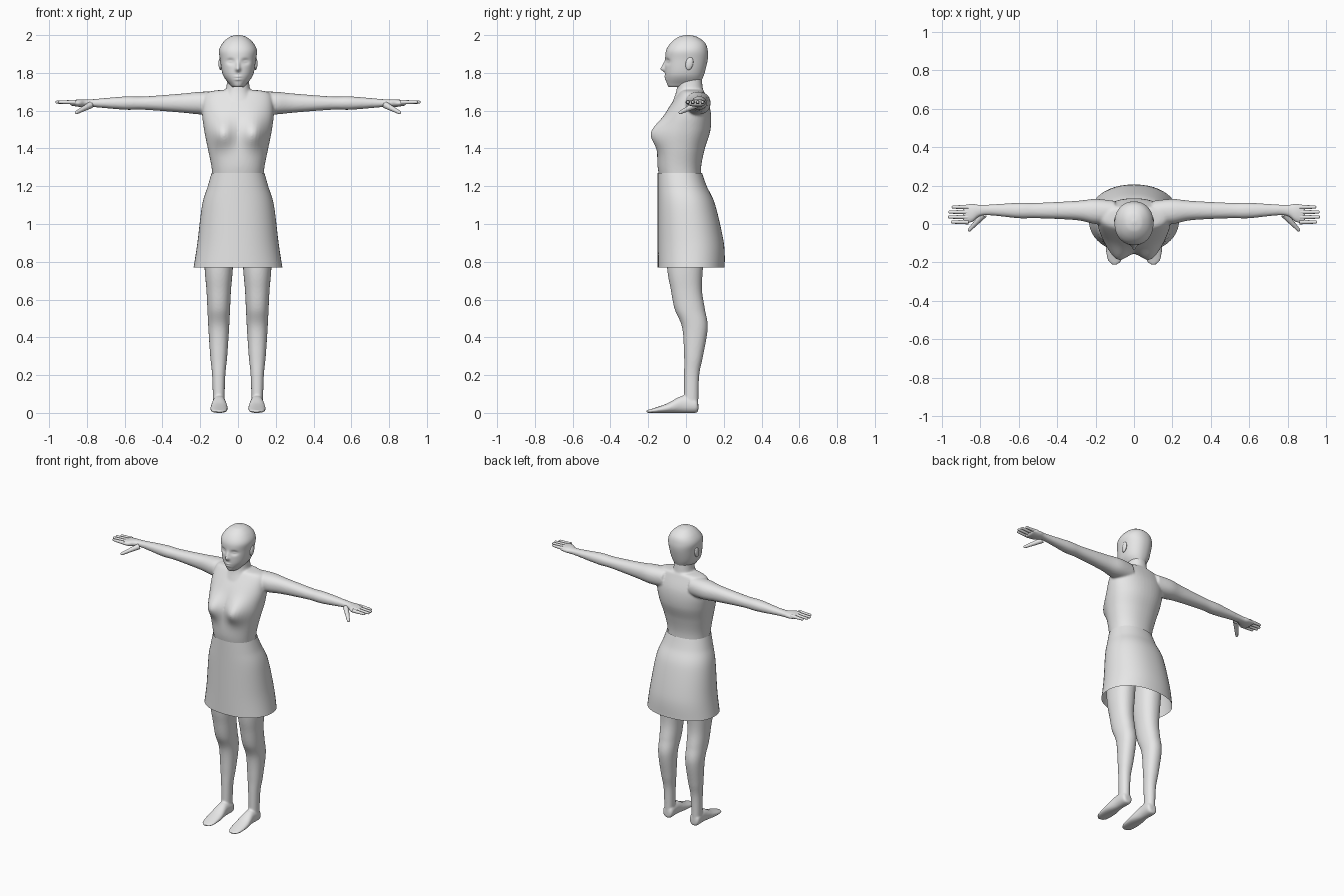
import bpy, bmesh, math
from mathutils import Matrix, Vector

cube = bpy.data.objects.get("Cube")
if cube:
    bpy.data.objects.remove(cube)

grey = bpy.data.materials.new("plain grey")
grey.use_nodes = True
colour = (0.8, 0.8, 0.8, 1)
grey.diffuse_color = colour
grey.node_tree.nodes["Principled BSDF"].inputs["Base Color"].default_value = colour

SIDES = {"left": 1, "right": -1}


# Directions in which a tube can run: station along the tube, then its two cross axes
def upright(station, across, deep):
    return Vector((across, deep, station))


def sideways(station, across, deep):
    return Vector((station, deep, across))


def lengthwise(station, across, deep):
    return Vector((across, station, deep))


def spline(before, start, end, after, f):
    """Catmull-Rom curve from start to end."""
    bend = 2 * before - 5 * start + 4 * end - after
    twist = 3 * (start - end) + after - before
    return start + f / 2 * (end - before + f * (bend + f * twist))


def loft(bm, rings, place, centre=0, side=1, segments=48, steps=8, power=2.2, capped=True):
    """Skin a smooth tube through rings of (station, half width, low edge, high edge)."""
    padded = [rings[0], *rings, rings[-1]]
    rows = []
    for i in range(len(rings) - 1):
        for step in range(steps):
            rows.append([spline(*values, step / steps) for values in zip(*padded[i:i + 4])])
    rows.append(rings[-1])

    loops = []
    for station, half, low, high in rows:
        loop = []
        for k in range(segments):
            angle = math.tau * k / segments
            c, s = math.cos(angle), math.sin(angle)
            across = centre + half * math.copysign(abs(c) ** (2 / power), c)
            swing = math.copysign(abs(s) ** (2 / power), s)
            point = place(station, across, (low + high + (high - low) * swing) / 2)
            point.x *= side
            loop.append(bm.verts.new(point))
        loops.append(loop)

    for lower, upper in zip(loops, loops[1:]):
        for k in range(segments):
            bm.faces.new((lower[k - 1], lower[k], upper[k], upper[k - 1]))
    if capped:
        bm.faces.new(loops[0])
        bm.faces.new(loops[-1])


def finger(bm, start, end, base_radius, tip_radius):
    """Tapered round-ended digit between two points."""
    start, end = Vector(start), Vector(end)
    axis = end - start
    turn = axis.to_track_quat('Z', 'Y').to_matrix().to_4x4()
    bmesh.ops.create_cone(bm, segments=16, radius1=base_radius, radius2=tip_radius,
                          depth=axis.length, matrix=Matrix.Translation((start + end) / 2) @ turn)
    bmesh.ops.create_uvsphere(bm, u_segments=16, v_segments=12, radius=tip_radius,
                              matrix=Matrix.Translation(end) @ turn)


def bulge(bm, x, z, amount, width, height):
    """Push the front surface forward in a soft mound, mirrored across the middle."""
    for vert in bm.verts:
        if vert.co.y < 0:
            dx = (abs(vert.co.x) - x) / width
            dz = (vert.co.z - z) / height
            fade = min(1, -20 * vert.co.y)
            vert.co.y -= fade * amount * math.exp(-dx * dx - dz * dz)


def finish(bm, name, voxel=None, softness=0):
    """Turn the mesh into a smooth object, blending overlapping shells if a voxel size is given."""
    bmesh.ops.recalc_face_normals(bm, faces=bm.faces)
    for face in bm.faces:
        face.smooth = True
    mesh = bpy.data.meshes.new(name)
    bm.to_mesh(mesh)
    bm.free()
    mesh.materials.append(grey)
    obj = bpy.data.objects.new(name, mesh)
    bpy.context.scene.collection.objects.link(obj)
    if voxel:
        blend = obj.modifiers.new("blend", 'REMESH')
        blend.mode = 'VOXEL'
        blend.voxel_size = voxel
        blend.use_smooth_shade = True
        soften = obj.modifiers.new("soften", 'SMOOTH')
        soften.iterations = softness


# Torso with bust, neck, arms and palms, blended into one skin
bm = bmesh.new()
loft(bm, [(1.2, .13, -.13, .08), (1.3, .14, -.15, .08), (1.4, .16, -.15, .1), (1.5, .18, -.14, .13),
          (1.6, .19, -.1, .13), (1.69, .17, -.04, .1), (1.71, .09, -.02, .09)], upright)
bulge(bm, x=.085, z=1.48, amount=.055, width=.06, height=.075)
loft(bm, [(1.65, .1, -.07, .1), (1.71, .065, -.05, .09), (1.8, .055, -.04, .08)], upright)
for side in SIDES.values():
    loft(bm, [(.1, .06, 0, .12), (.2, .06, 0, .13), (.3, .05, .02, .12), (.5, .035, .03, .11),
              (.6, .035, .03, .11), (.78, .02, .045, .1), (.84, .02, .01, .105), (.89, .012, 0, .1)],
         sideways, centre=1.64, side=side)
finish(bm, "upper_body", voxel=.006, softness=8)

# Four fingers and a thumb on each hand
for label, side in SIDES.items():
    bm = bmesh.new()
    for i in range(4):
        y = .01 + .026 * i
        reach = .96 - .008 * (i - 1.4) ** 2
        finger(bm, (side * .86, y, 1.645), (side * reach, y, 1.645), .012, .008)
    finger(bm, (side * .78, .05, 1.63), (side * .855, -.03, 1.59), .018, .009)
    finish(bm, label + "_fingers")

# Head with a sculpted face
bm = bmesh.new()
loft(bm, [(1.725, .03, -.09, .04), (1.74, .045, -.1, .07), (1.79, .08, -.11, .095),
          (1.87, .095, -.11, .115), (1.92, .1, -.105, .115), (1.96, .08, -.08, .1),
          (1.99, .045, -.04, .06), (2, .01, 0, .02)], upright, segments=128, steps=16)
# Nose tip, then its bridge
bulge(bm, x=0, z=1.82, amount=.02, width=.013, height=.013)
bulge(bm, x=0, z=1.84, amount=.012, width=.01, height=.02)
# Eye sockets, then the eyes within them
bulge(bm, x=.04, z=1.86, amount=-.013, width=.02, height=.014)
bulge(bm, x=.04, z=1.86, amount=.006, width=.013, height=.006)
# Lips
for z in (1.765, 1.78):
    bulge(bm, x=0, z=z, amount=.006, width=.018, height=.006)
finish(bm, "head")

# Ears
for label, side in SIDES.items():
    bm = bmesh.new()
    spot = Matrix.Translation((side * .093, .018, 1.85)) @ Matrix.Rotation(-.2, 4, 'X')
    bmesh.ops.create_uvsphere(bm, u_segments=24, v_segments=16, radius=1,
                              matrix=spot @ Matrix.Diagonal((.01, .02, .035, 1)))
    finish(bm, label + "_ear")

# Legs, each blended with its foot
for label, side in SIDES.items():
    bm = bmesh.new()
    loft(bm, [(.05, .03, -.01, .065), (.2, .035, -.01, .07), (.3, .045, -.01, .09),
              (.45, .055, -.02, .115), (.55, .06, -.06, .1), (.65, .065, -.08, .085),
              (.77, .075, -.1, .09), (1, .085, -.11, .11)], upright, centre=.102, side=side)
    loft(bm, [(.065, .02, .01, .05), (.05, .035, 0, .08), (-.02, .036, 0, .09), (-.1, .046, 0, .05),
              (-.18, .04, 0, .022), (-.21, .015, 0, .014)], lengthwise, centre=.1, side=side)
    finish(bm, label + "_leg", voxel=.006, softness=4)

# Flared skirt, open at the hem
bm = bmesh.new()
loft(bm, [(.77, .235, -.15, .205), (.9, .215, -.15, .2), (1.1, .19, -.15, .155),
          (1.2, .16, -.15, .11), (1.27, .14, -.15, .085)], upright, capped=False)
finish(bm, "skirt")
